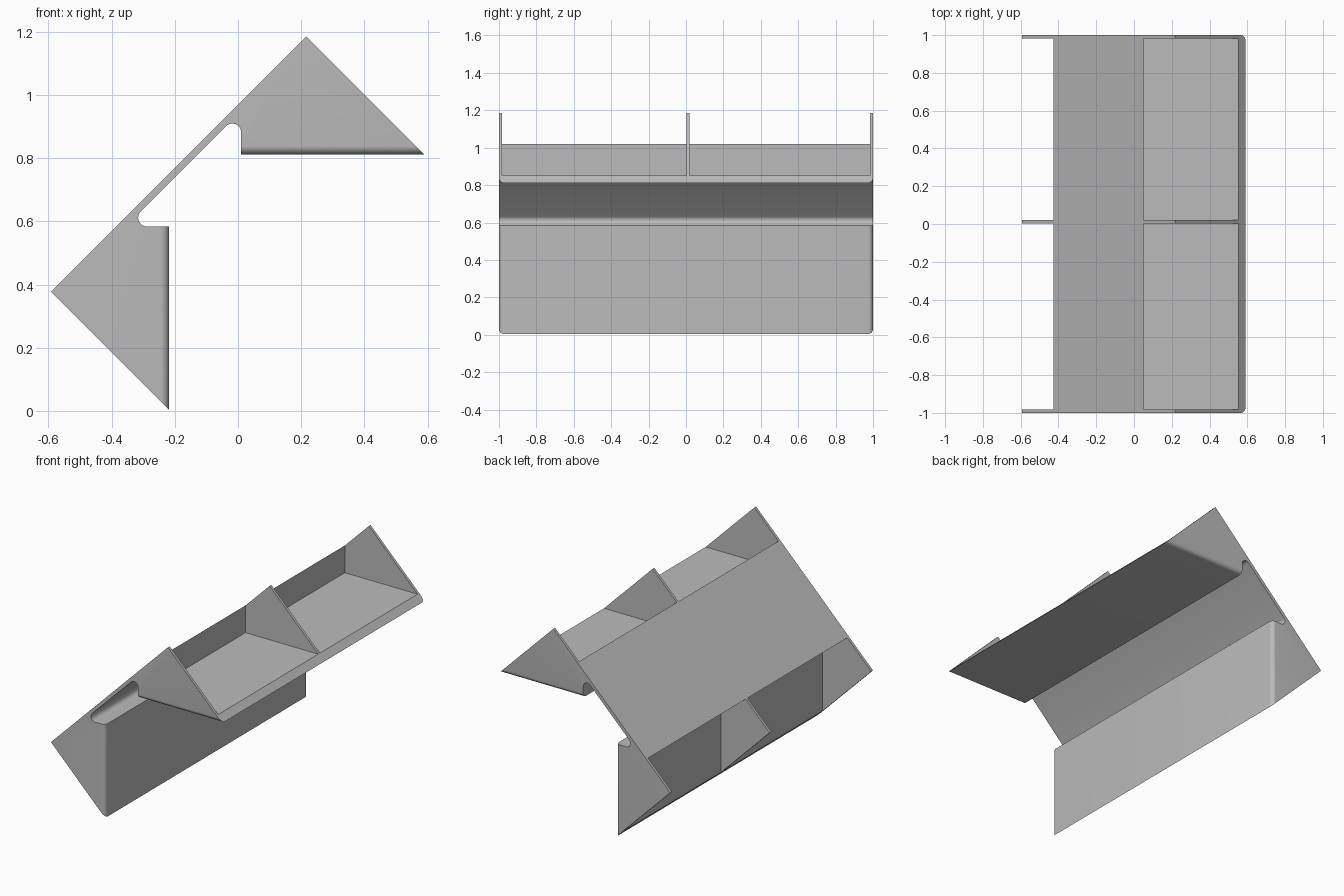
import bpy, bmesh, math
from mathutils import Vector

if "Cube" in bpy.data.objects:
    bpy.data.objects.remove(bpy.data.objects["Cube"], do_unlink=True)

grey = bpy.data.materials.new("plain grey")
grey.use_nodes = True
colour = (0.5, 0.5, 0.5, 1)
grey.diffuse_color = colour
grey.node_tree.nodes["Principled BSDF"].inputs["Base Color"].default_value = colour

C = 0.594  # the two halves mirror across the diagonal


def mirrored(points):
    return [(C - z, C - x) for x, z in reversed(points)]


def prism(bm, outline, y0, y1):
    """Extrude an x-z outline along y."""
    face = bm.faces.new([bm.verts.new((x, y0, z)) for x, z in outline])
    ext = bmesh.ops.extrude_face_region(bm, geom=[face])["geom"]
    moved = [g for g in ext if isinstance(g, bmesh.types.BMVert)]
    bmesh.ops.translate(bm, verts=moved, vec=(0, y1 - y0, 0))


def make_object(name, bm):
    bmesh.ops.recalc_face_normals(bm, faces=bm.faces[:])
    mesh = bpy.data.meshes.new(name)
    bm.to_mesh(mesh)
    bm.free()
    mesh.materials.append(grey)
    obj = bpy.data.objects.new(name, mesh)
    bpy.context.collection.objects.link(obj)
    return obj


# Side outline: peak, tip, shelf, then the round relief notch
R = 0.028
half = [(0.216, 1.186), (0.59, 0.812), (0.01, 0.812)]
for i in range(13):
    a = math.radians(135) * i / 12
    half.append((-0.018 + R * math.cos(a), 0.882 + R * math.sin(a)))

bm = bmesh.new()
prism(bm, half + mirrored(half), -1, 1)

# Round the outer end edges of the two shelves
shelf_edges = []
for e in bm.edges:
    a, b = (v.co for v in e.verts)
    at_end = abs(a.y) > 0.99 and abs(a.y - b.y) < 0.01
    along = (b - a).normalized()
    if at_end and (b - a).length > 0.4 and max(abs(along.x), abs(along.z)) > 0.99:
        shelf_edges.append(e)
bmesh.ops.bevel(bm, geom=shelf_edges, offset=0.027, segments=8,
                profile=0.5, affect='EDGES')
bracket = make_object("corner_bracket", bm)

# Two open pockets in each half, leaving end walls and a middle rib
pocket = [(0.05, 0.85), (0.8, 0.85), (0.8, 1.4), (0.05, 1.4)]
bm = bmesh.new()
for outline in (pocket, mirrored(pocket)):
    for y0, y1 in ((-0.983, 0.003), (0.02, 0.983)):
        prism(bm, outline, y0, y1)
cutter = make_object("pocket_cutter", bm)
cutter.hide_render = True

cut = bracket.modifiers.new("pockets", 'BOOLEAN')
cut.operation = 'DIFFERENCE'
cut.solver = 'EXACT'
cut.object = cutter

bpy.ops.object.select_all(action='DESELECT')
bracket.select_set(True)
bpy.context.view_layer.objects.active = bracket
bpy.ops.object.modifier_apply(modifier=cut.name)
bpy.data.objects.remove(cutter, do_unlink=True)
bpy.ops.object.shade_smooth_by_angle(angle=math.radians(30))
